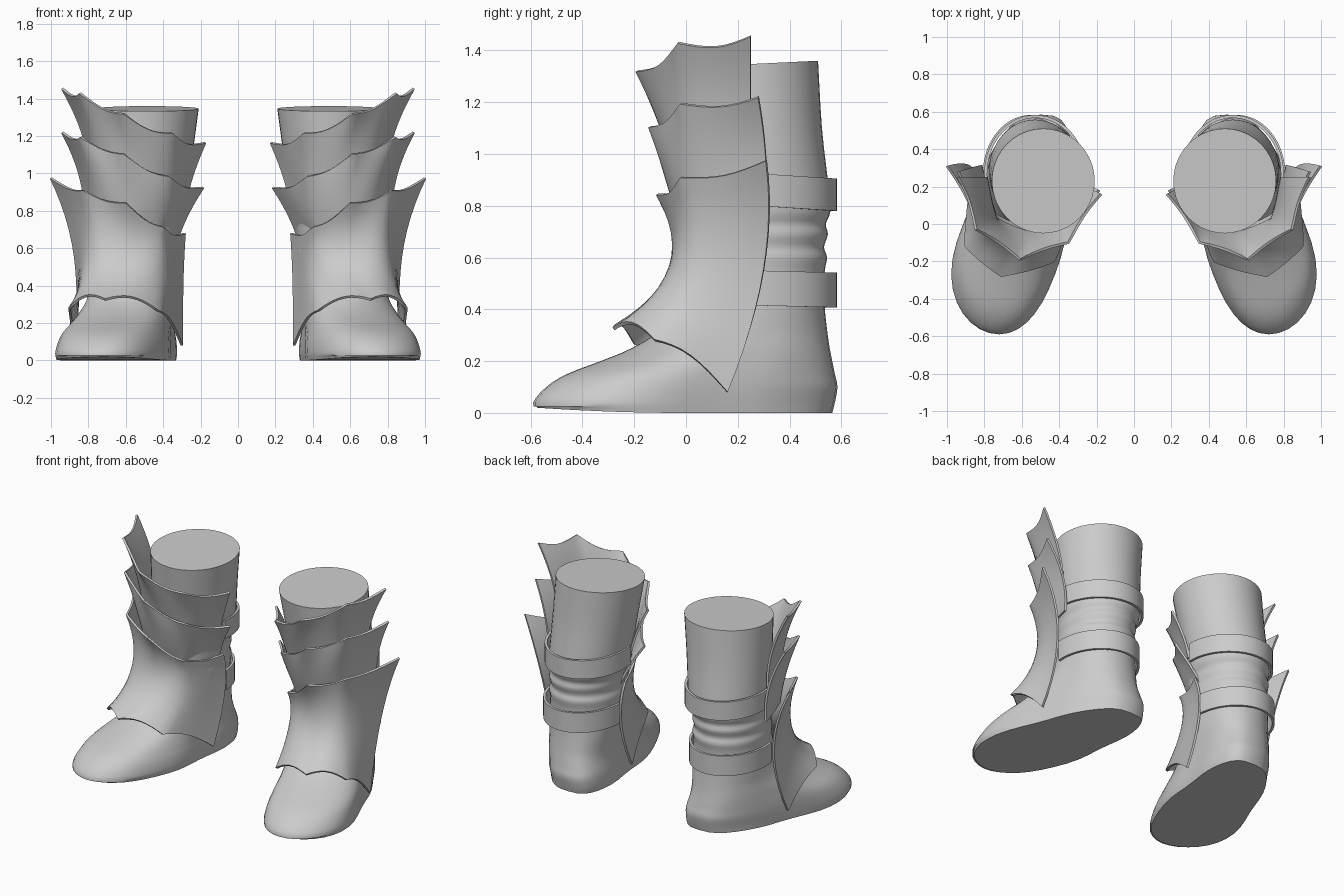
import bpy
import math
from mathutils import Vector

if "Cube" in bpy.data.objects:
    bpy.data.objects.remove(bpy.data.objects["Cube"], do_unlink=True)

# One plain grey for everything
grey = bpy.data.materials.new("plain_grey")
grey.use_nodes = True
grey.diffuse_color = (0.6, 0.6, 0.6, 1)
grey.node_tree.nodes["Principled BSDF"].inputs["Base Color"].default_value = (0.6, 0.6, 0.6, 1)


def spline(keys, t):
    """Smooth curve through the keys, t running from 0 to len(keys) - 1."""
    i = min(int(t), len(keys) - 2)
    f = t - i
    b, c = Vector(keys[i]), Vector(keys[i + 1])
    a = Vector(keys[i - 1]) if i > 0 else b * 2 - c
    d = Vector(keys[i + 2]) if i + 2 < len(keys) else c * 2 - b
    return b + (c - a) * f / 2 + (a * 2 - b * 5 + c * 4 - d) * f**2 / 2 + (b * 3 - a - c * 3 + d) * f**3 / 2


def add_part(name, rows, closed=False, thickness=0):
    """Skin rows of points, then thicken, split hard edges and mirror to the other foot."""
    n = len(rows[0])
    verts = [p for row in rows for p in row]
    faces = []
    for r in range(len(rows) - 1):
        for c in range(n if closed else n - 1):
            d = (c + 1) % n
            faces.append((r * n + c, r * n + d, (r + 1) * n + d, (r + 1) * n + c))
    if closed:
        faces.append(tuple(reversed(range(n))))
        faces.append(tuple(range(len(verts) - n, len(verts))))
    mesh = bpy.data.meshes.new(name)
    mesh.from_pydata(verts, [], faces)
    mesh.materials.append(grey)
    mesh.shade_smooth()
    obj = bpy.data.objects.new(name, mesh)
    bpy.context.collection.objects.link(obj)
    if thickness:
        solid = obj.modifiers.new("thickness", 'SOLIDIFY')
        solid.thickness = thickness
        solid.offset = 0
    split = obj.modifiers.new("hard_edges", 'EDGE_SPLIT')
    split.split_angle = math.radians(45)
    obj.modifiers.new("other_foot", 'MIRROR')


# Boot: stacked rings (height, front y, back y, centre x, half width, taper, outward turn)
rings = [
    (0.00, -0.575, 0.565, 0.637, 0.285, 0.16, 0.25),
    (0.04, -0.59, 0.575, 0.637, 0.29, 0.16, 0.25),
    (0.10, -0.54, 0.585, 0.632, 0.285, 0.15, 0.24),
    (0.15, -0.46, 0.575, 0.625, 0.275, 0.13, 0.23),
    (0.20, -0.33, 0.565, 0.607, 0.262, 0.11, 0.2),
    (0.25, -0.21, 0.555, 0.587, 0.253, 0.09, 0.16),
    (0.32, -0.10, 0.545, 0.565, 0.243, 0.05, 0.11),
    (0.42, -0.02, 0.535, 0.55, 0.237, 0, 0.05),
    (0.54, 0.00, 0.535, 0.54, 0.23, 0, 0),
    (0.60, 0.00, 0.545, 0.54, 0.233, 0, 0),
    (0.64, 0.00, 0.533, 0.54, 0.225, 0, 0),
    (0.69, 0.00, 0.548, 0.54, 0.232, 0, 0),
    (0.73, 0.00, 0.54, 0.535, 0.23, 0, 0),
    (0.78, 0.00, 0.558, 0.53, 0.245, 0, 0),
    (0.88, 0.00, 0.55, 0.522, 0.25, 0, 0),
    (1.10, -0.02, 0.525, 0.505, 0.262, 0, 0),
    (1.36, -0.05, 0.51, 0.485, 0.275, 0, 0),
]


def boot_ring(ring, count=40):
    z, front, back, cx, width, taper, turn = ring
    on_foot = min(1, max(0, turn / 0.24))
    points = []
    for i in range(count):
        a = math.tau * i / count
        c, s = math.cos(a), math.sin(a)
        y = (front + back) / 2 + c * (back - front) / 2
        fullness = 1 - 0.34 * on_foot * min(1, max(0, 2 * c))
        side = math.copysign(abs(s) ** fullness, -s)
        waist = 1 - 0.07 * on_foot * math.exp(-((c - 0.2) / 0.28) ** 2)
        toe_bend = 0.5 * turn * max(0, -c - 0.3) ** 2
        x = cx + turn * ((front + back) / 2 - y) - toe_bend + width * side * waist * (1 - taper * c)
        # The mouth of the leg slopes down to the front, the toe lifts a little
        slope = 0.19 * max(0, z - 1.1) * (back - y)
        toe_lift = 0.02 * max(0, -c) ** 2 if z < 0.02 else 0
        points.append((x, y, z - slope + toe_lift))
    return points


steps = (len(rings) - 1) * 3
add_part("boot", [boot_ring(spline(rings, i / 3)) for i in range(steps + 1)], closed=True)


# Straps around the back of the leg, from the outer side to the inner side
def strap(name, low, high, dip, cx, width, end):
    rows = []
    for z in (low, high):
        row = []
        for i in range(29):
            a = math.radians(-8 + (end + 8) * i / 28)
            y = 0.27 + 0.305 * math.sin(a)
            row.append((cx + width * math.cos(a), y, z - dip * max(0, math.sin(a))))
        rows.append(row)
    add_part(name, rows, thickness=0.016)


strap("upper_strap", 0.80, 0.925, 0.02, 0.528, 0.265, 188)
strap("lower_strap", 0.415, 0.55, 0.008, 0.55, 0.25, 176)


# Shin plates: keyed from the outer rear corner round the shin to the inner rear corner
def plate(name, bottom, middle, top, sag_top, sag_bottom):
    def edge(keys, t, sag, pull):
        i = min(int(t), len(keys) - 2)
        p = Vector(keys[i]).lerp(Vector(keys[i + 1]), t - i)
        p = p * 0.75 + spline(keys, t) * 0.25
        bow = math.sin(math.pi * (t - i))
        p += (Vector((0.53, 0.27, p.z)) - p) * pull * bow
        p.z += sag * bow
        return p

    cols, levels = 32, 12
    rows = []
    for r in range(levels + 1):
        v = r / levels
        row = []
        for c in range(cols + 1):
            t = 4 * c / cols
            b, m, p = edge(bottom, t, sag_bottom, 0), spline(middle, t), edge(top, t, -sag_top, 0.04)
            row.append(b * (1 - v) * (1 - 2 * v) + m * 4 * v * (1 - v) + p * v * (2 * v - 1))
        rows.append(row)
    add_part(name, rows, thickness=0.014)


plate("upper_shin_plate",
      [(0.79, 0.25, 0.93), (0.74, 0.03, 0.93), (0.58, -0.04, 0.92), (0.4, 0.0, 0.88), (0.28, 0.2, 0.85)],
      [(0.82, 0.25, 1.18), (0.75, 0.0, 1.17), (0.57, -0.09, 1.1), (0.37, -0.02, 1.03), (0.24, 0.19, 1.0)],
      [(0.94, 0.25, 1.455), (0.845, -0.03, 1.43), (0.61, -0.19, 1.32), (0.35, -0.1, 1.215), (0.175, 0.16, 1.165)],
      0.03, 0)
plate("middle_shin_plate",
      [(0.82, 0.31, 0.73), (0.74, 0.05, 0.74), (0.59, -0.02, 0.71), (0.43, 0.03, 0.68), (0.32, 0.26, 0.66)],
      [(0.84, 0.31, 0.97), (0.765, 0.01, 0.96), (0.59, -0.07, 0.9), (0.39, 0.0, 0.83), (0.265, 0.22, 0.79)],
      [(0.94, 0.28, 1.22), (0.84, -0.02, 1.195), (0.61, -0.14, 1.105), (0.37, -0.06, 0.985), (0.185, 0.18, 0.925)],
      0.025, 0)
plate("lower_shin_plate",
      [(0.88, 0.16, 0.08), (0.9, -0.12, 0.28), (0.71, -0.28, 0.325), (0.43, -0.2, 0.265), (0.3, 0.16, 0.08)],
      [(0.87, 0.3, 0.55), (0.79, 0.0, 0.57), (0.6, -0.06, 0.56), (0.405, -0.01, 0.5), (0.298, 0.28, 0.42)],
      [(1.0, 0.31, 0.975), (0.825, -0.02, 0.91), (0.6, -0.11, 0.845), (0.4, -0.03, 0.715), (0.285, 0.25, 0.68)],
      0.025, 0.038)
